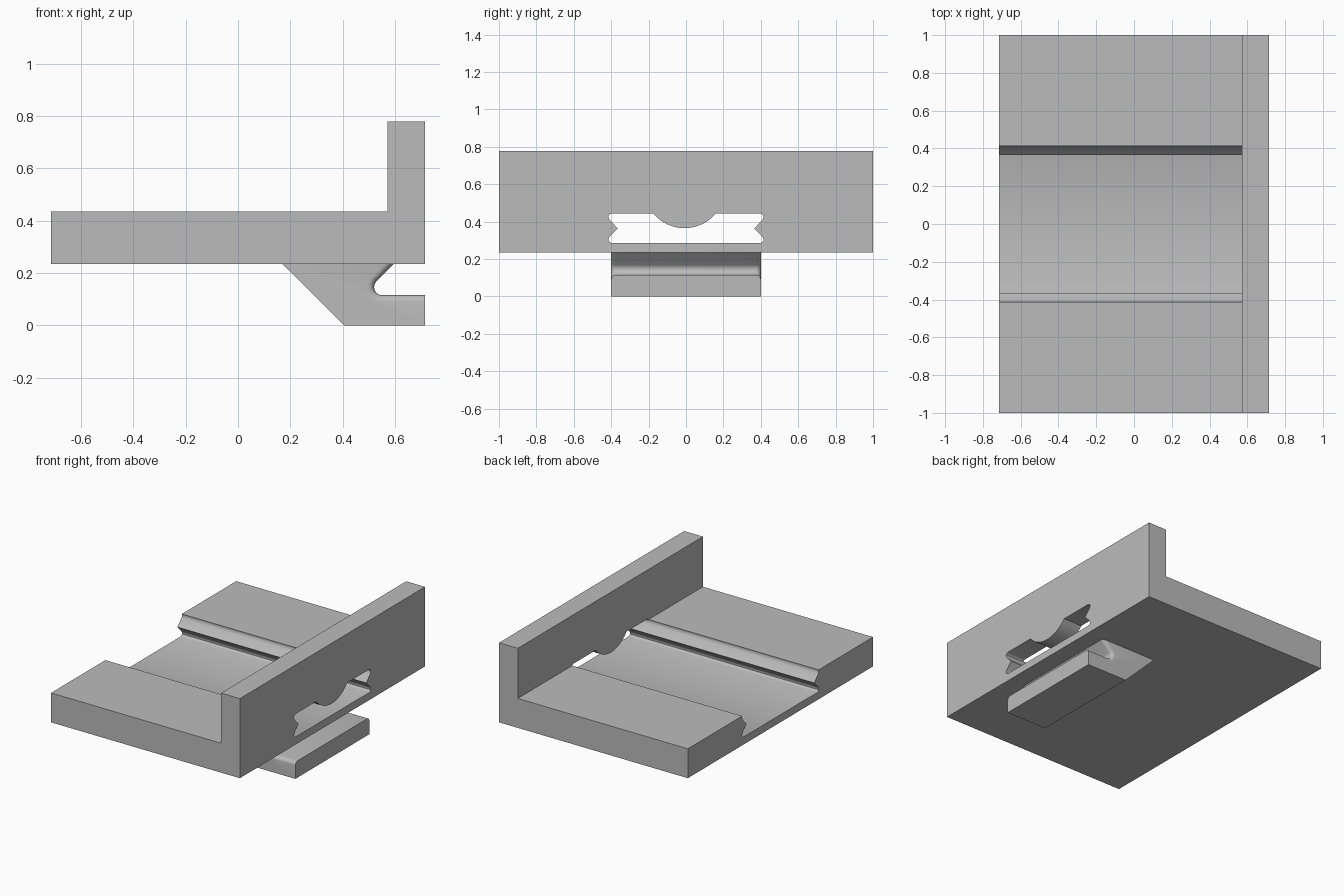
import bpy
import bmesh
from math import cos, sin, radians, sqrt
from mathutils import Vector

if "Cube" in bpy.data.objects:
    bpy.data.objects.remove(bpy.data.objects["Cube"], do_unlink=True)

grey = bpy.data.materials.new("plain grey")
grey.use_nodes = True
colour = (0.5, 0.5, 0.5, 1)
grey.diffuse_color = colour
grey.node_tree.nodes["Principled BSDF"].inputs["Base Color"].default_value = colour

FRONT, BACK, INNER, OUTER = -1, 1, 0.572, 0.714
BASE, DECK, TOP = 0.234, 0.435, 0.778


def prism(name, outline, axis, lo, hi, round_edge=None, radius=0.025):
    """Extrude an outline of (y, z) along x, or of (x, z) along y."""
    bm = bmesh.new()
    place = (lambda p: (lo, *p)) if axis == "x" else (lambda p: (p[0], lo, p[1]))
    face = bm.faces.new([bm.verts.new(place(p)) for p in outline])
    ends = bmesh.ops.extrude_face_region(bm, geom=[face])["geom"]
    step = Vector((hi - lo, 0, 0)) if axis == "x" else Vector((0, hi - lo, 0))
    bmesh.ops.translate(bm, vec=step,
                        verts=[v for v in ends if isinstance(v, bmesh.types.BMVert)])
    bmesh.ops.recalc_face_normals(bm, faces=bm.faces)
    if round_edge:
        edges = [e for e in bm.edges if round_edge(e)]
        bmesh.ops.bevel(bm, geom=edges, offset=radius, segments=5,
                        profile=0.5, affect='EDGES')
    mesh = bpy.data.meshes.new(name)
    bm.to_mesh(mesh)
    bm.free()
    mesh.materials.append(grey)
    obj = bpy.data.objects.new(name, mesh)
    bpy.context.collection.objects.link(obj)
    return obj


def select(obj):
    bpy.ops.object.select_all(action='DESELECT')
    obj.select_set(True)
    bpy.context.view_layer.objects.active = obj


def mirrored(points):
    return [(-y, z) for y, z in reversed(points)]


# Side of the rail channel, from its top to its floor
side = [(0.398, 0.443), (0.408, 0.439), (0.414, 0.431), (0.414, 0.42),
        (0.408, 0.408), (0.365, 0.364), (0.408, 0.32), (0.414, 0.308),
        (0.414, 0.298), (0.408, 0.29), (0.398, 0.286)]

# Deck plate with the channel running along it
deck_side = [(BACK, BASE), (BACK, DECK), (0.413, DECK)] + side[2:]
deck = prism("deck_plate", deck_side + mirrored(deck_side), "x", -OUTER, INNER)

# Upright wall, pierced by the channel with a round tongue hanging into it
wall = prism("upright_wall", [(FRONT, BASE), (BACK, BASE), (BACK, TOP), (FRONT, TOP)],
             "x", INNER, OUTER)
half, sag = 0.167, 0.078
r = (half ** 2 + sag ** 2) / (2 * sag)
tongue = []
for i in range(25):
    y = -half + 2 * half * i / 24
    tongue.append((y - 0.008, 0.443 - sag + r - sqrt(r * r - y * y)))
cutter = prism("channel_cutter", side + mirrored(side) + tongue, "x",
               INNER - 0.1, OUTER + 0.1)
cutter.hide_render = True
cut = wall.modifiers.new("channel", 'BOOLEAN')
cut.operation, cut.solver, cut.object = 'DIFFERENCE', 'EXACT', cutter
select(wall)
bpy.ops.object.modifier_apply(modifier=cut.name)
bpy.data.objects.remove(cutter, do_unlink=True)

# Hook under the deck, its top buried in the plate
throat = 0.031
groove = [(0.551 + throat * cos(radians(a)), 0.146 + throat * sin(radians(a)))
          for a in range(270, 134, -15)]
outline = [(0.144, 0.26), (0.405, 0), (OUTER, 0), (OUTER, 0.115)] + groove + [(0.621, 0.26)]


def groove_rim(edge):
    a, b = (v.co for v in edge.verts)
    return (abs(a.y - b.y) < 0.001 and min(a.z, b.z) > 0.1
            and min(a.x, b.x) > 0.5)


hook = prism("hook", outline, "y", -0.4, 0.4, groove_rim)

for part in (deck, wall, hook):
    select(part)
    bpy.ops.object.shade_smooth_by_angle(angle=radians(35))
